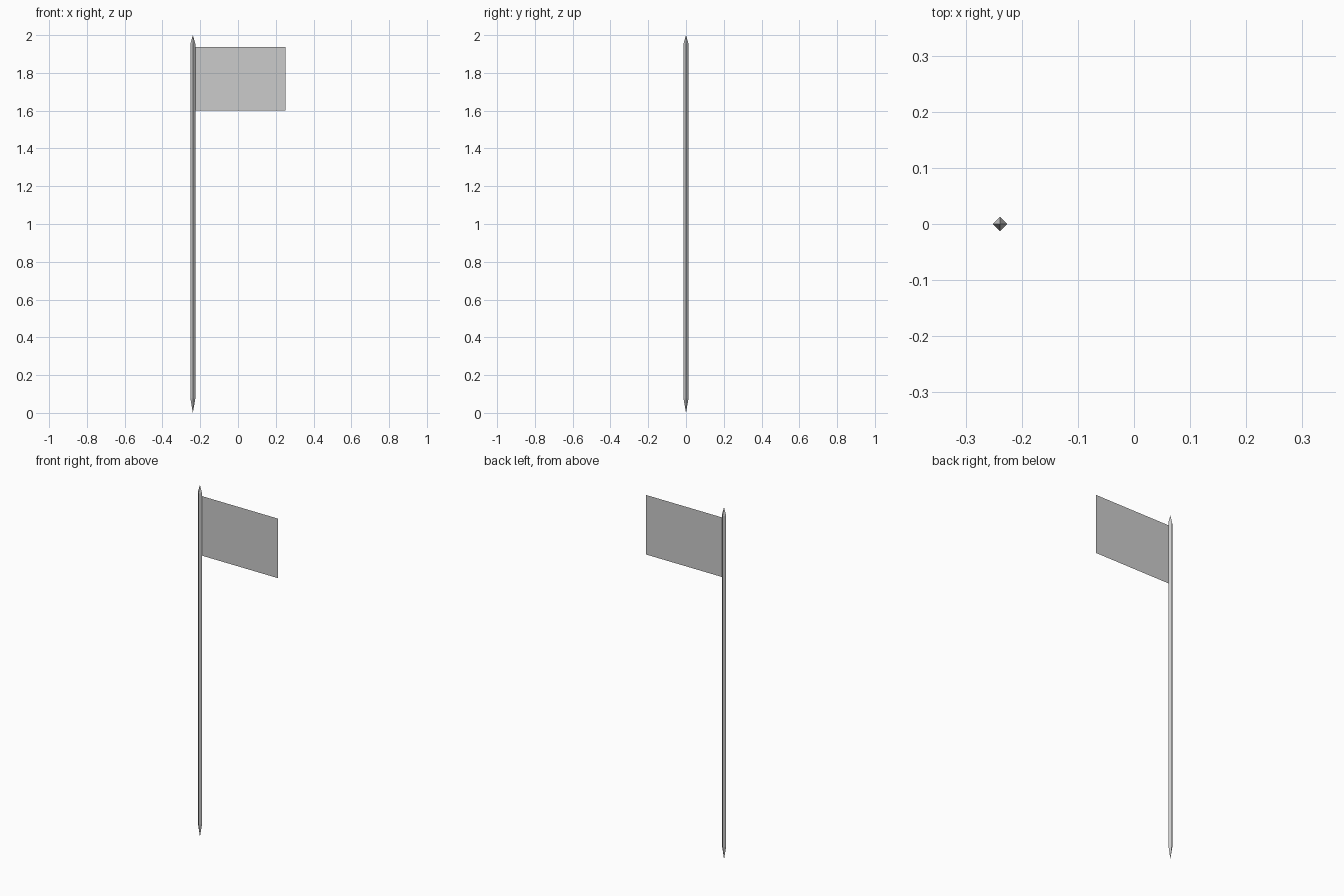
import bpy, bmesh

if "Cube" in bpy.data.objects:
    bpy.data.objects.remove(bpy.data.objects["Cube"])

POLE_X, R = -0.239, 0.013


def make_object(name, bm):
    mesh = bpy.data.meshes.new(name)
    bm.to_mesh(mesh)
    bm.free()
    obj = bpy.data.objects.new(name, mesh)
    bpy.context.collection.objects.link(obj)
    return obj


# four-sided pole, pointed at both ends
bm = bmesh.new()
corners = [(R, 0), (0, R), (-R, 0), (0, -R)]
low, high = [[bm.verts.new((POLE_X + x, y, z)) for x, y in corners]
             for z in (0.075, 1.955)]
foot = bm.verts.new((POLE_X, 0, 0))
tip = bm.verts.new((POLE_X, 0, 2))
for i in range(4):
    j = (i + 1) % 4
    bm.faces.new((low[i], low[j], high[j], high[i]))
    bm.faces.new((high[i], high[j], tip))
    bm.faces.new((low[j], low[i], foot))
make_object("pole", bm)

# flat single-sheet flag attached to the pole's edge
bm = bmesh.new()
left, right, bottom, top = POLE_X + R, 0.251, 1.60, 1.938
bm.faces.new([bm.verts.new((x, 0, z)) for x, z in
              ((left, bottom), (right, bottom), (right, top), (left, top))])
make_object("flag", bm)
